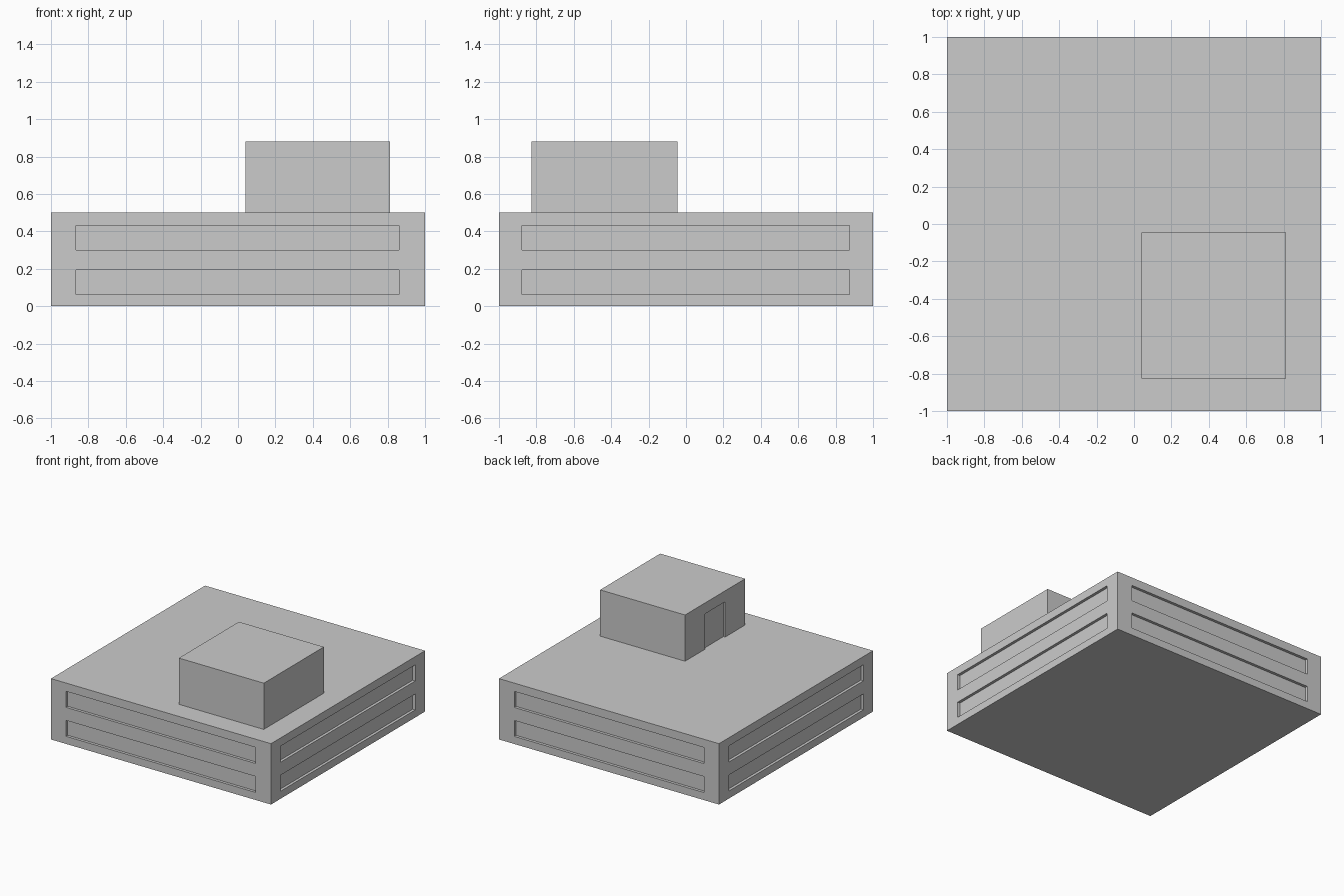
import bpy
from mathutils import Vector

if "Cube" in bpy.data.objects:
    bpy.data.objects.remove(bpy.data.objects["Cube"])


def box(name, lo, hi):
    """Axis-aligned box between two corners."""
    lo, hi = Vector(lo), Vector(hi)
    bpy.ops.mesh.primitive_cube_add(size=1, location=(lo + hi) / 2)
    ob = bpy.context.object
    ob.name = ob.data.name = name
    ob.scale = hi - lo
    bpy.ops.object.transform_apply(location=True, rotation=False, scale=True)
    return ob


def carve(target, cutters):
    """Subtract the cutters from the target, then remove them."""
    for cutter in cutters:
        mod = target.modifiers.new("recess", 'BOOLEAN')
        mod.operation = 'DIFFERENCE'
        mod.solver = 'EXACT'
        mod.object = cutter
        bpy.context.view_layer.objects.active = target
        bpy.ops.object.modifier_apply(modifier=mod.name)
        bpy.data.objects.remove(cutter, do_unlink=True)


DEPTH = 0.023

# Main building block
building = box("building_block", (-1, -1, 0), (1, 1, 0.5))

# Two rows of recessed window bands on all four sides
bands = []
for z0, z1 in ((0.062, 0.193), (0.30, 0.432)):
    for side in (-1, 1):
        a, b = sorted((side * (1 - DEPTH), side * 1.1))
        bands.append(box("band_cutter", (-0.865, a, z0), (0.86, b, z1)))
        bands.append(box("band_cutter", (a, -0.876, z0), (b, 0.873, z1)))
carve(building, bands)

# Rooftop stair house with a recessed door on its left face
roof_house = box("rooftop_house", (0.04, -0.825, 0.5), (0.812, -0.045, 0.88))
door = box("door_cutter", (-0.1, -0.565, 0.4), (0.04 + 0.015, -0.305, 0.79))
carve(roof_house, [door])
